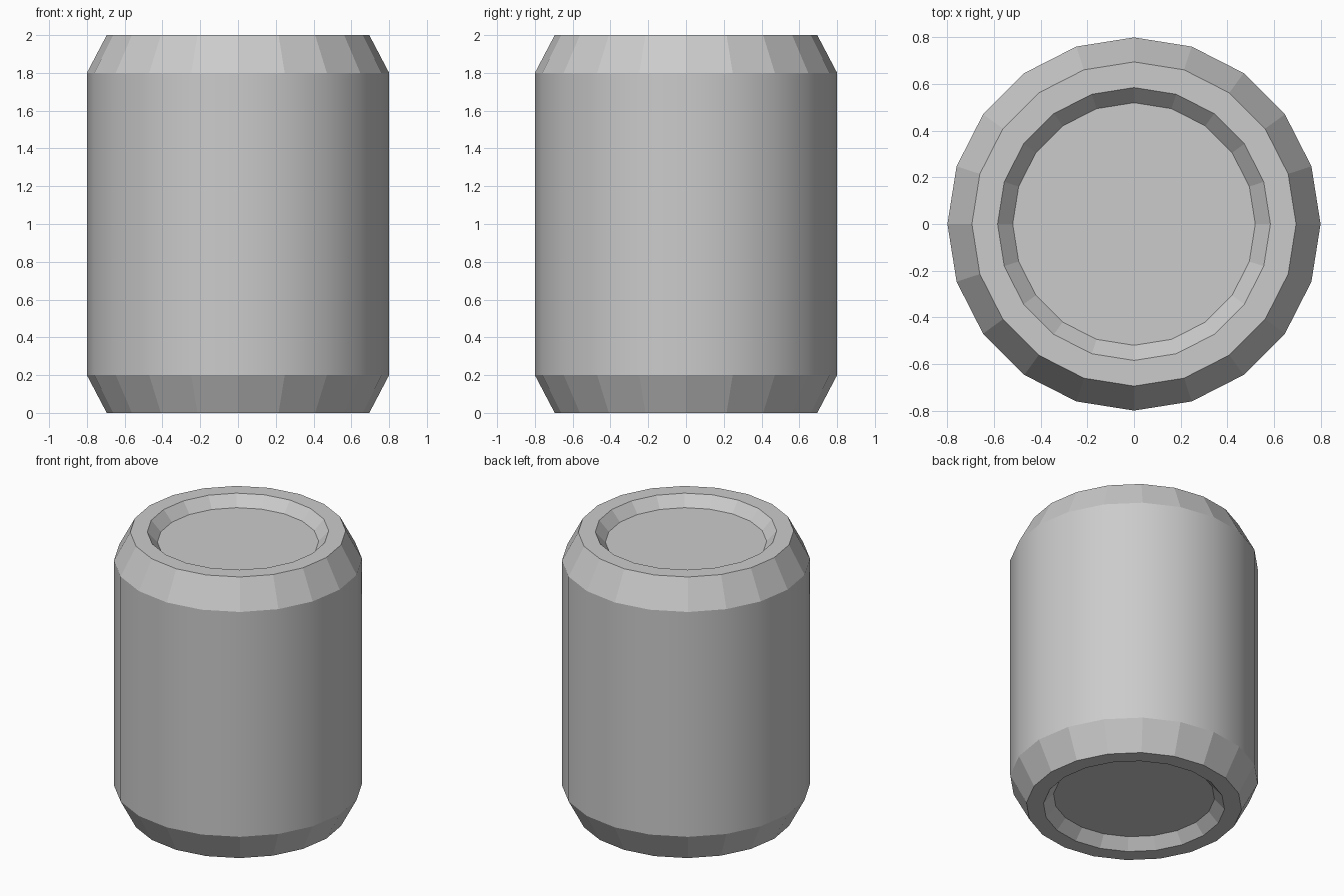
import bpy, bmesh
from math import cos, sin, pi

if "Cube" in bpy.data.objects:
    bpy.data.objects.remove(bpy.data.objects["Cube"])

SIDES = 20
# (radius, height) from the recessed base up to the recessed lid
PROFILE = [(0.52, 0.073), (0.585, 0), (0.695, 0), (0.8, 0.2),
           (0.8, 1.8), (0.695, 2), (0.585, 2), (0.52, 1.927)]
WALL = 3  # profile segment of the straight side wall

bm = bmesh.new()
rings = [[bm.verts.new((r * cos(2 * pi * i / SIDES), r * sin(2 * pi * i / SIDES), z))
          for i in range(SIDES)] for r, z in PROFILE]

# Chamfers, rims and recess walls are flat; the straight wall is smooth
for k in range(len(rings) - 1):
    a, b = rings[k], rings[k + 1]
    for i in range(SIDES):
        j = (i + 1) % SIDES
        face = bm.faces.new((a[i], a[j], b[j], b[i]))
        face.smooth = k == WALL

# Recessed base and lid
bm.faces.new(rings[0][::-1])
bm.faces.new(rings[-1])

# Keep the wall's top and bottom edges crisp
for edge in bm.edges:
    edge.smooth = all(f.smooth for f in edge.link_faces)

mesh = bpy.data.meshes.new("can_body")
bm.to_mesh(mesh)
bm.free()
can = bpy.data.objects.new("can_body", mesh)
bpy.context.collection.objects.link(can)
